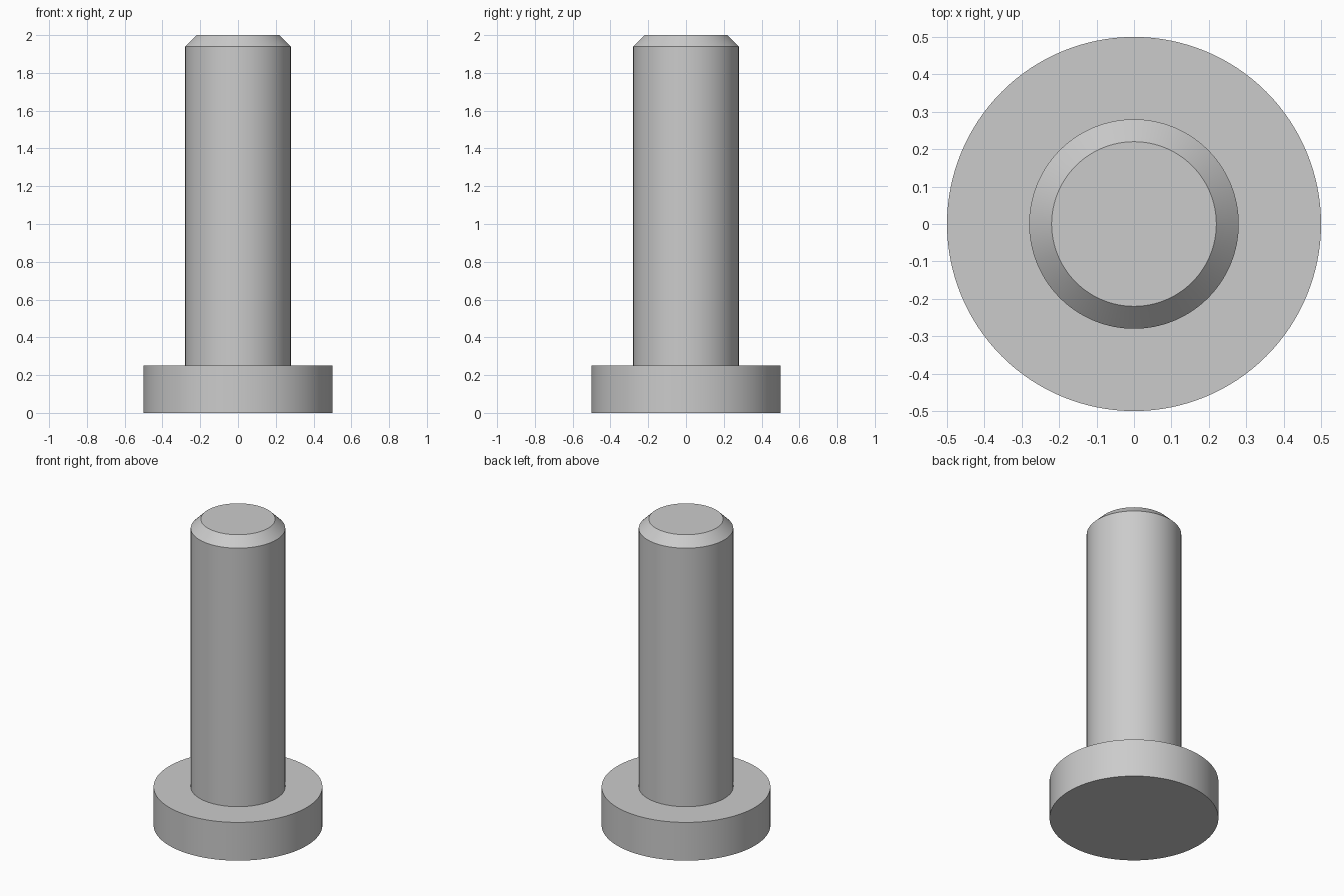
import bpy
import bmesh
import math

SEGMENTS = 128

cube = bpy.data.objects.get("Cube")
if cube:
    bpy.data.objects.remove(cube, do_unlink=True)

# Plain grey metal
COLOUR = (0.6, 0.6, 0.6, 1)
grey = bpy.data.materials.new("grey_metal")
grey.use_nodes = True
grey.diffuse_color = COLOUR
grey.node_tree.nodes["Principled BSDF"].inputs["Base Color"].default_value = COLOUR


def turned_part(name, profile):
    """Revolve a (radius, height) profile around z, closing the ends with flat discs."""
    bm = bmesh.new()
    rings = []
    for radius, z in profile:
        angles = [math.tau * i / SEGMENTS for i in range(SEGMENTS)]
        rings.append([bm.verts.new((radius * math.cos(a), radius * math.sin(a), z)) for a in angles])
    for low, high in zip(rings, rings[1:]):
        for i in range(SEGMENTS):
            j = (i + 1) % SEGMENTS
            bm.faces.new((low[i], low[j], high[j], high[i]))
    bm.faces.new(rings[0][::-1])
    bm.faces.new(rings[-1])
    mesh = bpy.data.meshes.new(name)
    bm.to_mesh(mesh)
    bm.free()
    mesh.materials.append(grey)
    obj = bpy.data.objects.new(name, mesh)
    bpy.context.collection.objects.link(obj)
    bpy.ops.object.select_all(action="DESELECT")
    obj.select_set(True)
    bpy.context.view_layer.objects.active = obj
    bpy.ops.object.shade_smooth_by_angle(angle=math.radians(30))
    return obj


# One solid: flat round head, shoulder, straight shank and chamfered tip
turned_part("headed_pin", [(0.5, 0), (0.5, 0.25), (0.28, 0.25), (0.28, 1.94), (0.22, 2)])
